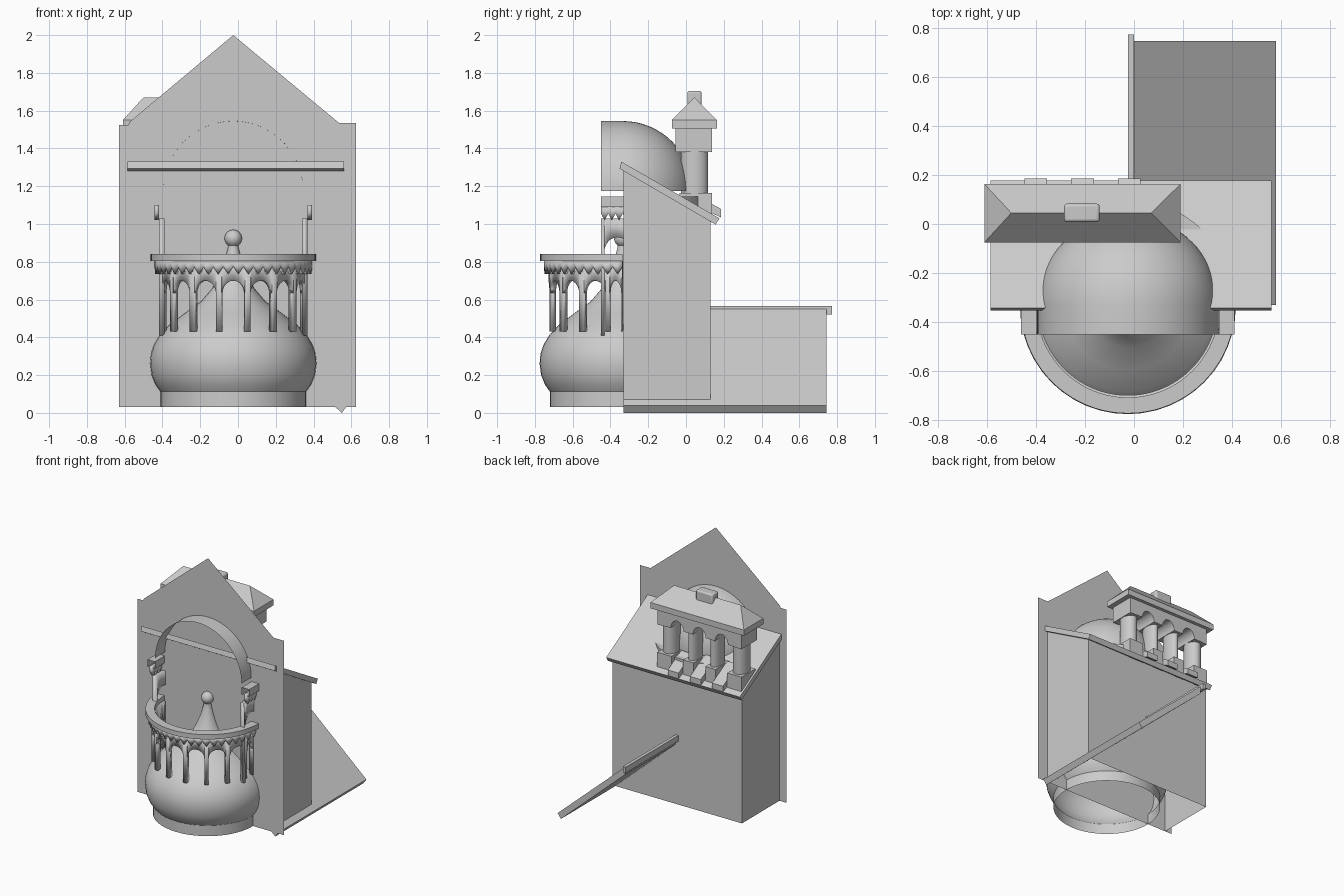
import bpy, bmesh
from math import sin, cos, pi, sqrt

if "Cube" in bpy.data.objects:
    bpy.data.objects.remove(bpy.data.objects["Cube"])

CX, CY = -0.025, -0.335     # axis of the round lantern and the apse


def make(name, verts, faces, thick=0.0, offset=0.0):
    me = bpy.data.meshes.new(name)
    me.from_pydata(verts, [], faces)
    bm = bmesh.new()
    bm.from_mesh(me)
    bmesh.ops.remove_doubles(bm, verts=bm.verts, dist=1e-5)
    bmesh.ops.recalc_face_normals(bm, faces=bm.faces)
    bm.to_mesh(me)
    bm.free()
    ob = bpy.data.objects.new(name, me)
    bpy.context.collection.objects.link(ob)
    if thick:
        m = ob.modifiers.new("thickness", 'SOLIDIFY')
        m.thickness, m.offset = thick, offset
    return ob


def prism(name, pts, a, b, axis):
    """Extrude a closed profile: axis 'y' takes (x,z) points, axis 'x' takes (y,z)."""
    put = (lambda p, t: (p[0], t, p[1])) if axis == 'y' else (lambda p, t: (t, p[0], p[1]))
    n = len(pts)
    v = [put(p, a) for p in pts] + [put(p, b) for p in pts]
    f = [list(range(n)), list(range(n, 2 * n))]
    f += [[i, (i + 1) % n, n + (i + 1) % n, n + i] for i in range(n)]
    return make(name, v, f)


def box(name, x0, x1, y0, y1, z0, z1):
    return prism(name, [(x0, z0), (x1, z0), (x1, z1), (x0, z1)], y0, y1, 'y')


def grid(name, rows, thick=0.0):
    n = len(rows[0])
    v = [p for r in rows for p in r]
    f = [[j * n + i, j * n + i + 1, (j + 1) * n + i + 1, (j + 1) * n + i]
         for j in range(len(rows) - 1) for i in range(n - 1)]
    return make(name, v, f, thick)


# Plan paths, s in bays of 22.5 degrees
def front_path(s, r):
    a = s * pi / 8
    return CX + r * sin(a), CY - r * cos(a)


def apse_path(s, r):
    k = max(-4, min(4, s))
    a = k * pi / 8
    return CX + r * sin(a), CY + r * cos(a) - (abs(s) - abs(k)) * 0.115


def arcade(name, path, bays, r, z0, spring, rise, ztop):
    v, f = [], []

    def quad(s0, s1, a0, a1):
        b = len(v)
        for s, z in ((s0, a0), (s1, a1), (s1, ztop), (s0, ztop)):
            v.append((*path(s, r), z))
        f.append([b, b + 1, b + 2, b + 3])
    for lo, hi in bays:
        c, h = (lo + hi) / 2, (hi - lo) / 2
        w = h * 0.8
        quad(lo, c - w, z0, z0)
        quad(c + w, hi, z0, z0)
        us = [-cos(pi * i / 10) for i in range(11)]
        for u0, u1 in zip(us, us[1:]):
            quad(c + w * u0, c + w * u1, spring + rise * sqrt(max(0, 1 - u0 * u0)),
                 spring + rise * sqrt(max(0, 1 - u1 * u1)))
    make(name, v, f, 0.03)


def zigzag(name, path, s0, s1, r, zlow, zmid, ztop):
    n = int((s1 - s0) * 6)
    ss = [s0 + (s1 - s0) * i / n for i in range(n + 1)]
    rows = [[(*path(s, r), ztop) for s in ss],
            [(*path(s, r), zlow if i % 2 else zmid) for i, s in enumerate(ss)]]
    grid(name, rows, 0.022)


def ring(name, path, s0, s1, ri, ro, z0, z1):
    n = 40
    ss = [s0 + (s1 - s0) * i / n for i in range(n + 1)]
    prof = [(ri, z0), (ro, z0), (ro, z1), (ri, z1), (ri, z0)]
    grid(name, [[(*path(s, r), z) for s in ss] for r, z in prof])


# Front lantern: arcade, zigzag frieze and cornice
arcade("lantern_arcade", front_path, [(i - .5, i + .5) for i in range(-3, 4)]
       + [(-4, -3.5), (3.5, 4)], 0.378, 0.43, 0.635, 0.065, 0.80)
zigzag("lantern_frieze", front_path, -4, 4, 0.405, 0.735, 0.775, 0.805)
ring("lantern_cornice", front_path, -4, 4, 0.372, 0.437, 0.803, 0.84)

# Apse drum behind the gable wall, with short straight ends in front
arcade("apse_arcade", apse_path, [(i - .5, i + .5) for i in range(-3, 4)]
       + [(-5, -3.5), (3.5, 5)], 0.378, 0.41, 0.85, 0.08, 1.03)
zigzag("apse_frieze", apse_path, -5, 5, 0.405, 1.02, 1.055, 1.10)
ring("apse_cornice", apse_path, -5, 5, 0.372, 0.435, 1.09, 1.145)

# Vault running into a half dome
R, ZC, N = 0.37, 1.175, 40
arc = [(cos(pi * i / N), sin(pi * i / N)) for i in range(N + 1)]
rows = [[(CX + R * c, -0.45, ZC + R * s) for c, s in arc]]
for j in range(17):
    a = pi / 2 * j / 16
    rows.append([(CX + R * c, CY + R * s * sin(a), ZC + R * s * cos(a)) for c, s in arc])
grid("vault_and_half_dome", rows)

# Onion dome with finial
prof = [(.385, .03), (.385, .11), (.385, .112), (.412, .15), (.432, .20), (.44, .26), (.436, .31),
        (.42, .36), (.39, .41), (.345, .46), (.26, .525), (.17, .59), (.11, .66), (.075, .73),
        (.048, .80), (.034, .85), (.027, .88)]
prof += [(.046 * sin(a), .924 - .046 * cos(a)) for a in [pi * (.2 + .8 * i / 10) for i in range(11)]]
grid("onion_dome", [[(CX + r * cos(2 * pi * i / 48), CY + r * sin(2 * pi * i / 48), z)
                     for i in range(49)] for r, z in prof])

# Gable wall, a single sheet
gable = [(-.63, .03), (.625, .03), (.625, 1.535), (.535, 1.535), (-.025, 2.0),
         (-.575, 1.54), (-.58, 1.525), (-.63, 1.525)]
make("gable_wall", [(x, CY + .005, z) for x, z in gable], [list(range(8))])

# Main block walls, open below
xl, xr, yf, yb = -.57, .54, -.33, .13
make("block_walls",
     [(xl, yf, .03), (xl, yb, .03), (xr, yb, .03), (xr, yf, .03),
      (xl, yf, 1.29), (xl, yb, 1.03), (xr, yb, 1.03), (xr, yf, 1.29)],
     [(0, 1, 5, 4), (1, 2, 6, 5), (2, 3, 7, 6)])
prism("lean_to_roof", [(-.352, 1.293), (-.342, 1.33), (.177, 1.03), (.157, .997)], -.585, .56, 'x')

# Low side wing: one roof slope and its ridge board
prism("wing_roof", [(0, .55), (.578, .038), (.55, 0), (0, .49)], -.33, .745, 'y')
box("wing_ridge", -.025, 0, -.33, .773, .52, .565)

# Belfry body with three arched openings
centres, hw = (-.40, -.21, -.02), .055
pts = [(-.57, 1.38)]
for c in centres:
    pts += [(c - hw * cos(pi * i / 10), 1.385 + hw * 1.2 * sin(pi * i / 10)) for i in range(11)]
pts += [(.15, 1.38), (.15, 1.51), (-.57, 1.51)]
prism("belfry_body", pts, -.055, .137, 'y')

# Belfry columns on blocks
for x, w in ((-.51, .055), (-.305, .038), (-.115, .038), (.09, .055)):
    ring_pts = [(x + w * cos(2 * pi * i / 24), .045 + .072 * sin(2 * pi * i / 24)) for i in range(25)]
    grid("belfry_column", [[(*p, z) for p in ring_pts] for z in (1.08, 1.385)])
    box("column_block", x - w - .006, x + w + .006, -.035, .137, 1.01, 1.165)

# Sloping sills in the openings
for c in centres:
    prism("belfry_sill", [(.0, 1.12), (.0, 1.18), (.185, 1.08), (.185, 1.035)],
          c - .046, c + .046, 'x')

# Belfry eaves, hipped roof and cap
box("belfry_eaves", -.61, .19, -.075, .163, 1.505, 1.55)
make("belfry_roof",
     [(-.61, -.075, 1.55), (.19, -.075, 1.55), (.19, .163, 1.55), (-.61, .163, 1.55),
      (-.50, .045, 1.67), (.07, .045, 1.67)],
     [(0, 1, 5, 4), (1, 2, 5), (2, 3, 4, 5), (3, 0, 4), (0, 3, 2, 1)])
cap = box("roof_cap", -.285, -.14, .008, .083, 1.60, 1.705)
bev = cap.modifiers.new("soft", 'BEVEL')
bev.width, bev.segments = .012, 3

# Smooth round parts, keep edges sharp
for ob in bpy.data.objects:
    ob.select_set(True)
    bpy.context.view_layer.objects.active = ob
bpy.ops.object.shade_smooth_by_angle(angle=0.6)
